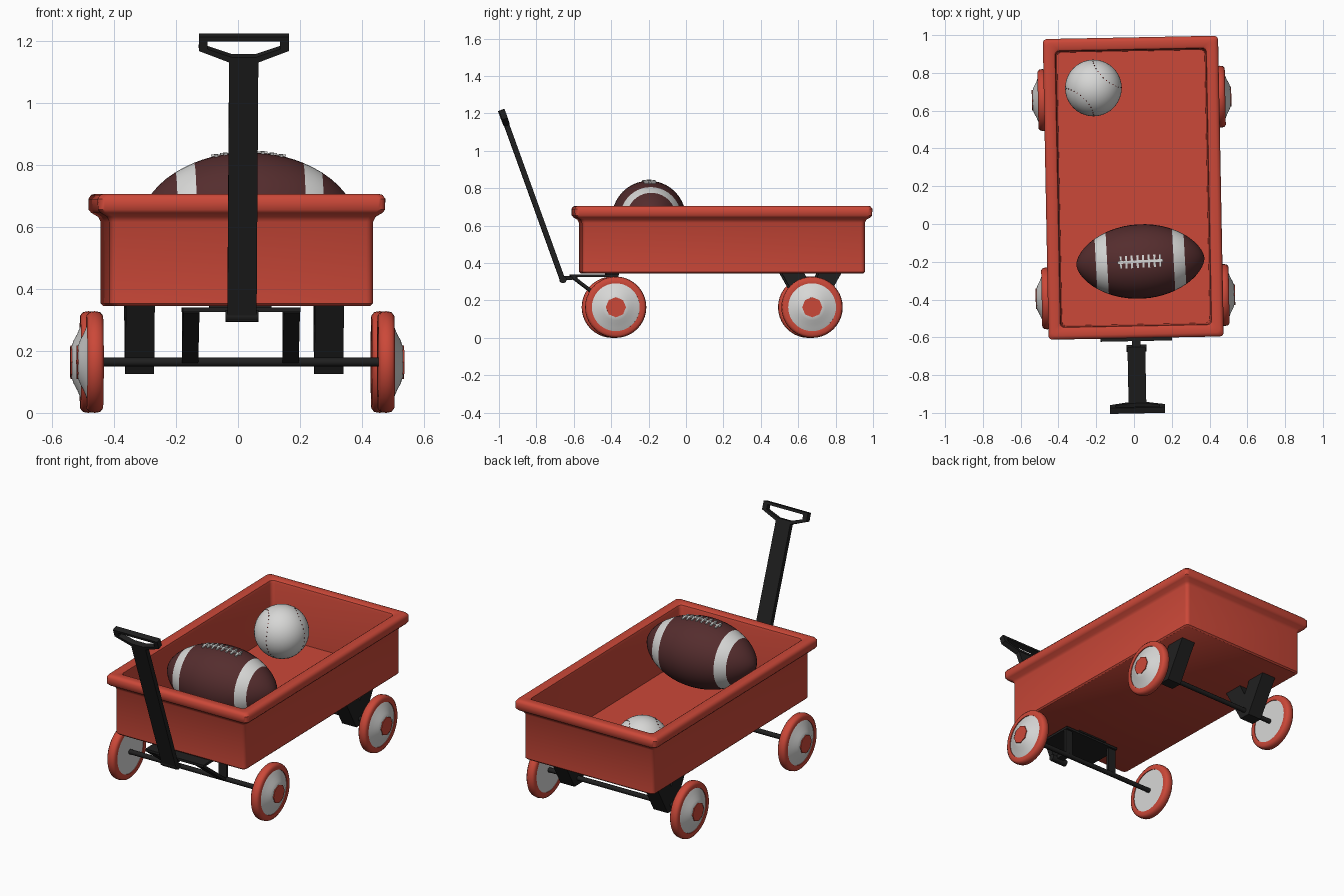
import bpy, bmesh
from math import sin, cos, pi, sqrt, atan2, radians
from mathutils import Matrix, Vector

cube = bpy.data.objects.get("Cube")
if cube:
    bpy.data.objects.remove(cube)


def material(name, rgb):
    m = bpy.data.materials.new(name)
    m.use_nodes = True
    m.diffuse_color = (*rgb, 1)
    bsdf = next(n for n in m.node_tree.nodes if n.type == 'BSDF_PRINCIPLED')
    bsdf.inputs["Base Color"].default_value = (*rgb, 1)
    return m


RED = material("wagon red", (0.60, 0.065, 0.04))
WHITE = material("soft white", (0.68, 0.68, 0.67))
BLACK = material("black metal", (0.014, 0.014, 0.014))
BROWN = material("leather brown", (0.09, 0.026, 0.027))
STITCH = material("stitch dark red", (0.12, 0.01, 0.01))
YAW = Matrix.Rotation(radians(1.1), 4, 'Z')   # whole wagon sits slightly turned


def finish(name, bm, mats, smooth=None, matrix=Matrix()):
    bmesh.ops.recalc_face_normals(bm, faces=bm.faces)
    me = bpy.data.meshes.new(name)
    bm.to_mesh(me)
    bm.free()
    for m in mats:
        me.materials.append(m)
    ob = bpy.data.objects.new(name, me)
    bpy.context.collection.objects.link(ob)
    ob.matrix_world = YAW @ matrix
    if smooth:
        bpy.ops.object.select_all(action='DESELECT')
        ob.select_set(True)
        bpy.context.view_layer.objects.active = ob
        bpy.ops.object.shade_smooth_by_angle(angle=radians(smooth))
    return ob


def loft(name, rings, mats, smooth=None, closed=False, band_mat=None, matrix=Matrix()):
    """Skin a list of equal-length point rings; cap the ends unless closed."""
    bm = bmesh.new()
    loops = [[bm.verts.new(p) for p in ring] for ring in rings]
    pairs = list(zip(loops, loops[1:]))
    if closed:
        pairs.append((loops[-1], loops[0]))
    for k, (a, b) in enumerate(pairs):
        for i in range(len(a)):
            j = (i + 1) % len(a)
            f = bm.faces.new((a[i], a[j], b[j], b[i]))
            f.material_index = band_mat(k) if band_mat else 0
    if not closed:
        for k, loop in ((0, loops[0]), (len(pairs) - 1, loops[-1])):
            bm.faces.new(loop).material_index = band_mat(k) if band_mat else 0
    return finish(name, bm, mats, smooth, matrix)


def circle(x, r, y=0, z=0, n=40):
    return [(x, y + r * cos(2 * pi * i / n), z + r * sin(2 * pi * i / n)) for i in range(n)]


def rounded_rect(hx, hy, z, r, cy=0.192, seg=4):
    pts = []
    for q, (sx, sy) in enumerate(((1, 1), (-1, 1), (-1, -1), (1, -1))):
        for i in range(seg + 1):
            a = pi / 2 * (q + i / seg)
            pts.append((sx * (hx - r) + r * cos(a), cy + sy * (hy - r) + r * sin(a), z))
    return pts


def prism(name, yz, x, width, mat):
    """Extrude a side outline across x."""
    rings = [[(x + s * width / 2, y, z) for y, z in yz] for s in (-1, 1)]
    return loft(name, rings, [mat])


def bar(name, a, b, x, width, thick, mat):
    dy, dz = b[0] - a[0], b[1] - a[1]
    length = sqrt(dy * dy + dz * dz)
    bm = bmesh.new()
    bmesh.ops.create_cube(bm, size=1, matrix=Matrix.Diagonal((width, thick, length, 1)))
    m = Matrix.Translation((x, (a[0] + b[0]) / 2, (a[1] + b[1]) / 2))
    return finish(name, bm, [mat], None, m @ Matrix.Rotation(atan2(-dy, dz), 4, 'X'))


# Tray: outer wall, cove, rolled rim, inner wall, floor
HX, HY = 0.425, 0.757
tray_profile = [(-0.008, 0.345), (0, 0.353), (0, 0.615), (0.008, 0.632), (0.03, 0.645),
                (0.038, 0.655), (0.039, 0.69), (0.03, 0.703), (0.018, 0.706),
                (-0.015, 0.706), (-0.024, 0.700), (-0.028, 0.685), (-0.034, 0.37)]
loft("tray", [rounded_rect(HX + o, HY + o, z, 0.022) for o, z in tray_profile], [RED], 40)

# Wheels and axles
WHEEL_R, FRONT_Y, REAR_Y = 0.164, -0.385, 0.665
tyre = [(0.445, 0.128), (0.443, 0.15), (0.452, 0.161), (0.47, WHEEL_R), (0.487, 0.161),
        (0.496, 0.15), (0.494, 0.128)]
disc = [(0.449, 0.001), (0.449, 0.131), (0.488, 0.131), (0.497, 0.112), (0.506, 0.09),
        (0.517, 0.07), (0.524, 0.05), (0.526, 0.001)]
for end, y in (("front", FRONT_Y), ("rear", REAR_Y)):
    for side, s in (("left", 1), ("right", -1)):
        tag = f"{end}_{side}"
        loft("tyre_" + tag, [circle(s * x, r, y, WHEEL_R) for x, r in tyre], [RED], 50, closed=True)
        loft("wheel_disc_" + tag, [circle(s * x, r, y, WHEEL_R) for x, r in disc], [WHITE], 50)
        loft("hub_cap_" + tag, [circle(s * x, 0.054, y, WHEEL_R, 8) for x in (0.521, 0.528)], [RED])
    loft(end + "_axle", [circle(x, 0.014, y, WHEEL_R, 12) for x in (-0.46, 0.46)], [BLACK], 40)

# Rear V-shaped axle brackets
v_shape = [(-0.16, 0.347), (-0.04, 0.347), (0, 0.27), (0.04, 0.347), (0.16, 0.347),
           (0.035, 0.125), (-0.035, 0.125)]
for side, s in (("left", 1), ("right", -1)):
    prism("rear_bracket_" + side, [(REAR_Y + y, z) for y, z in v_shape], s * 0.305, 0.093, BLACK)
    # Front steering frame struts
    bar("steering_strut_" + side, (-0.61, 0.328), (-0.40, 0.168), s * 0.162, 0.052, 0.016, BLACK)
    bar("steering_leg_" + side, (FRONT_Y, 0.33), (FRONT_Y, 0.165), s * 0.162, 0.052, 0.016, BLACK)
bar("steering_plate", (-0.62, 0.332), (-0.365, 0.332), 0, 0.38, 0.014, BLACK)
bar("turntable_block", (-0.43, 0.342), (-0.36, 0.342), 0, 0.2, 0.012, BLACK)

# Hinge linking the frame to the pull handle
bar("hinge_tongue", (-0.66, 0.318), (-0.58, 0.324), 0, 0.045, 0.022, BLACK)
loft("hinge_pin", [circle(x, 0.019, -0.658, 0.312, 12) for x in (-0.053, 0.053)], [BLACK], 40)


# Pull handle leaning forward, with a flared loop grip
def lean(z):
    return -0.66 - (z - 0.31) * 0.361


bar("pull_bar", (lean(0.30), 0.30), (lean(1.15), 1.15), 0, 0.094, 0.028, BLACK)
outer = [(0.047, 1.135), (0.145, 1.172), (0.145, 1.218)]
inner = [(0.04, 1.152), (0.117, 1.178), (0.117, 1.203)]


def grip_ring(half, dy):
    full = half + [(-x, z) for x, z in reversed(half)]
    return [(x, lean(z) + dy, z + dy * 0.36) for x, z in full]


loft("grip", [grip_ring(outer, -0.015), grip_ring(inner, -0.015),
              grip_ring(inner, 0.015), grip_ring(outer, 0.015)], [BLACK], closed=True)

# Leather ball with white stripes
LEN, RAD = 0.34, 0.197


def girth(x):
    return RAD * max(1 - (x / LEN) ** 2, 0.0001) ** 0.6


half = [0.04, 0.08, 0.12, 0.15, 0.176, 0.206, 0.236, 0.265, 0.29, 0.31, 0.325, 0.335, LEN]
xs = [-x for x in reversed(half)] + [0] + half
place = Matrix.Translation((0.03, -0.199, 0.643)) @ Matrix.Rotation(radians(2), 4, 'Z')
loft("oval_ball", [circle(x, girth(x)) for x in xs], [BROWN, WHITE], 60, matrix=place,
     band_mat=lambda k: int(0.176 < abs(xs[k] + xs[min(k + 1, len(xs) - 1)]) / 2 < 0.236))

# Laces: one long strip and cross stitches that follow the surface
bm = bmesh.new()
COUNT = 8
for i in range(COUNT):
    x = -0.105 + 0.21 * i / (COUNT - 1)
    for a in (-0.11, 0, 0.11):
        pos = Matrix.Rotation(a, 4, 'X') @ Matrix.Translation((x, 0, girth(x) + 0.002))
        bmesh.ops.create_cube(bm, size=1, matrix=pos @ Matrix.Diagonal((0.011, 0.023, 0.008, 1)))
    mid = Matrix.Translation((x, 0, girth(x) + 0.001))
    bmesh.ops.create_cube(bm, size=1, matrix=mid @ Matrix.Diagonal((0.032, 0.014, 0.007, 1)))
finish("laces", bm, [WHITE], matrix=place)

# Round white ball with a dashed seam
BALL = 0.15
ball_place = Matrix.Translation((-0.201, 0.724, 0.37 + BALL))
bm = bmesh.new()
bmesh.ops.create_uvsphere(bm, u_segments=40, v_segments=24, radius=BALL)
finish("round_ball", bm, [WHITE], 60, ball_place)
bm = bmesh.new()
DASHES = 64
for i in range(DASHES):
    t = 2 * pi * i / DASHES
    p = Vector((0.75 * cos(t) + 0.25 * cos(3 * t), 0.75 * sin(t) - 0.25 * sin(3 * t),
                sqrt(0.75) * sin(2 * t))).normalized()
    spin = p.to_track_quat('Z', 'Y').to_matrix().to_4x4()
    bmesh.ops.create_cube(bm, size=1, matrix=Matrix.Translation(p * BALL) @ spin
                          @ Matrix.Diagonal((0.005, 0.005, 0.003, 1)))
finish("ball_seam", bm, [STITCH], matrix=ball_place)
